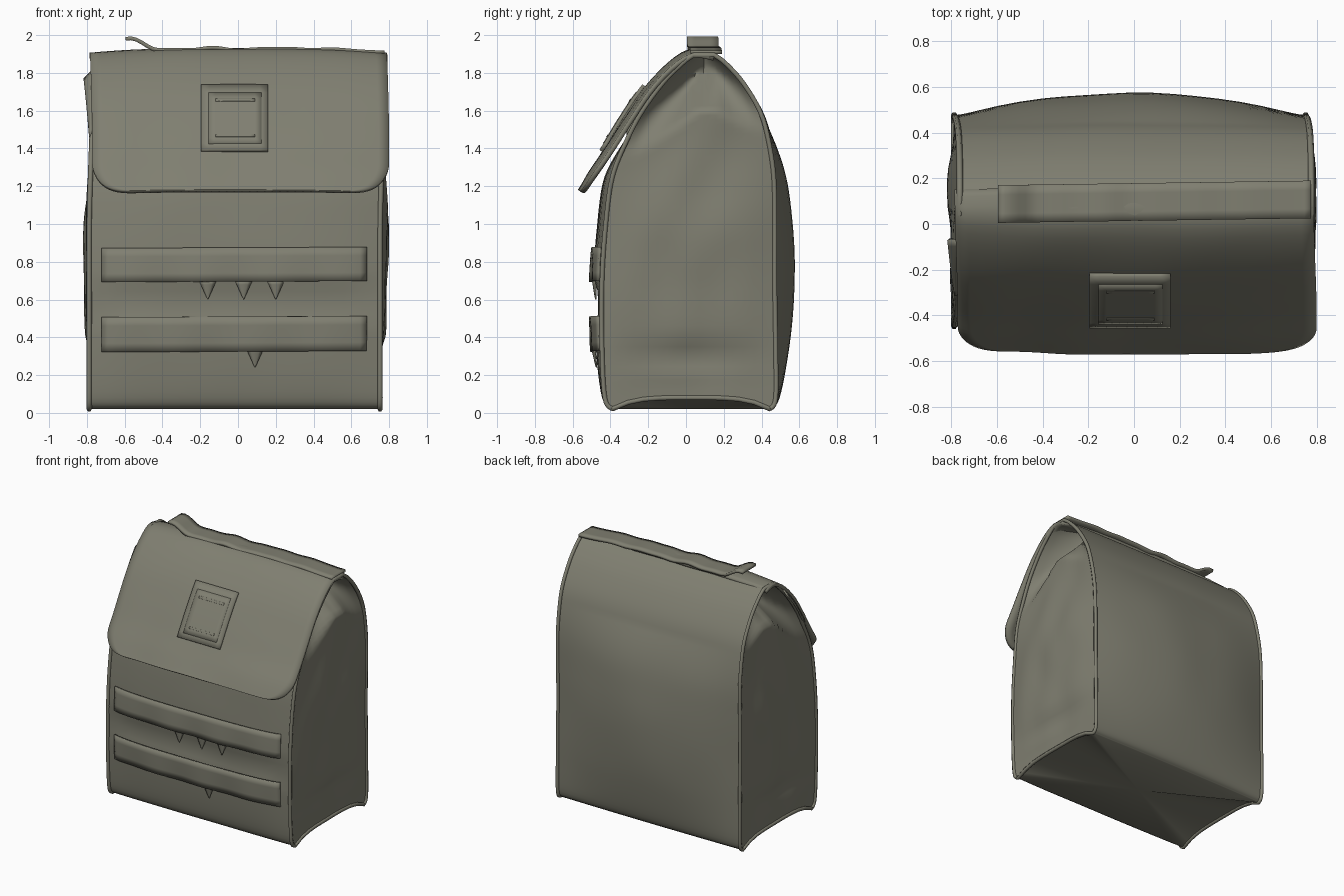
import bpy, bmesh, math
from mathutils import Vector, noise

if "Cube" in bpy.data.objects:
    bpy.data.objects.remove(bpy.data.objects["Cube"])

canvas = bpy.data.materials.new("olive_grey_canvas")
canvas.use_nodes = True
COLOR = (0.215, 0.212, 0.165, 1)
canvas.diffuse_color = COLOR
canvas.node_tree.nodes["Principled BSDF"].inputs["Base Color"].default_value = COLOR


def finish(bm, name, thickness=0, angle=40):
    """Turn a bmesh into a shaded object, optionally with cloth thickness."""
    bmesh.ops.recalc_face_normals(bm, faces=bm.faces)
    mesh = bpy.data.meshes.new(name)
    bm.to_mesh(mesh)
    bm.free()
    mesh.materials.append(canvas)
    obj = bpy.data.objects.new(name, mesh)
    bpy.context.collection.objects.link(obj)
    if thickness:
        mod = obj.modifiers.new("thickness", "SOLIDIFY")
        mod.thickness = thickness
        mod.offset = 0
    bpy.ops.object.select_all(action="DESELECT")
    obj.select_set(True)
    bpy.context.view_layer.objects.active = obj
    bpy.ops.object.shade_smooth_by_angle(angle=math.radians(angle))


def sheet(name, point, nu, nv, thickness):
    """Cloth sheet from point(u, v), both running 0 to 1."""
    bm = bmesh.new()
    rows = [[bm.verts.new(point(i / nu, j / nv)) for i in range(nu + 1)] for j in range(nv + 1)]
    for a, b in zip(rows, rows[1:]):
        for i in range(nu):
            bm.faces.new((a[i], a[i + 1], b[i + 1], b[i]))
    finish(bm, name, thickness)


def spline(points, t):
    """Smooth curve through points, t from 0 to 1."""
    s = min(max(t, 0), 1) * (len(points) - 1)
    k = min(int(s), len(points) - 2)
    f = s - k
    p = [Vector(points[min(max(k + d, 0), len(points) - 1)]) for d in (-1, 0, 1, 2)]
    return 0.5 * (2 * p[1] + (p[2] - p[0]) * f + (2 * p[0] - 5 * p[1] + 4 * p[2] - p[3]) * f * f
                  + (3 * p[1] - p[0] - 3 * p[2] + p[3]) * f ** 3)


def ramp(x, a, b):
    t = min(max((x - a) / (b - a), 0), 1)
    return t * t * (3 - 2 * t)


# Body profile: height, front seam y, back seam y
PROFILE = [(0.02, -0.39, 0.445), (0.08, -0.43, 0.475), (0.35, -0.445, 0.475), (0.7, -0.445, 0.47),
           (1.0, -0.425, 0.47), (1.25, -0.39, 0.465), (1.45, -0.31, 0.435), (1.6, -0.23, 0.39),
           (1.75, -0.12, 0.3), (1.85, -0.02, 0.21), (1.895, 0.04, 0.15)]
HALF = 0.77


def centre(z):
    return -0.018 + 0.025 * ramp(z, 0.9, 1.9)


def swell(z):
    return math.sin(math.pi * min(max(z / 1.9, 0), 1)) ** 0.6


def front_bulge(s, z):
    """How far the front panel stands ahead of its side seams."""
    return 0.045 * (1 - s ** 4) * swell(z) * (1 - ramp(z, 1.2, 1.6))


def front_y(x, z):
    """Depth of the front panel at a place on it."""
    lo, hi = 0, 1
    for _ in range(20):
        mid = (lo + hi) / 2
        lo, hi = (mid, hi) if spline(PROFILE, mid).x < z else (lo, mid)
    return spline(PROFILE, lo).y - front_bulge((x - centre(z)) / HALF, z)


def panel_point(panel, s, t):
    """Point on front, left, back or right panel; s is -1 to 1 around, t is 0 to 1 up."""
    z, yf, yb = spline(PROFILE, t)
    dome = 1 - s * s
    rough = noise.noise(Vector((s * 2, z * 2.5, panel * 7))) * dome * swell(z)
    cx = centre(z)
    if panel == 0:
        # pocket between the bands is pressed in
        pocket = 0.02 * ramp(z, 0.49, 0.53) * (1 - ramp(z, 0.67, 0.71)) * ramp(dome, 0.12, 0.3)
        return Vector((cx + s * HALF, yf - front_bulge(s, z) + 0.01 * rough + pocket, z))
    if panel == 2:
        belly = math.sin(math.pi * min(z / 1.5, 1)) * 0.085 + 0.022 * swell(z)
        return Vector((cx - s * HALF, yb + belly * dome + 0.008 * rough, z))
    side = 1 if panel == 1 else -1
    # upper gusset folds inward above a shoulder that slopes down to both seams
    toward_front = -side * s
    shoulder = 1.6 - 0.32 * max(0, toward_front - 0.1) - 0.2 * max(0, -toward_front - 0.3)
    tuck = min(1.3 * max(0, z - shoulder), 0.3) * (1 - abs(s)) ** 0.8
    bulge = (0.045 if side > 0 else 0.02) * dome * ramp(z, 0.1, 0.6) * (1 - ramp(z, 0.9, 1.5))
    dent = 0.03 * (1 - abs(s)) * math.exp(-((z - 0.3) / 0.07) ** 2)
    y = (yf + yb) / 2 + side * s * (yb - yf) / 2
    lift = 0.06 * (1 - s ** 4) * (1 - ramp(z, 0.02, 0.25))
    return Vector((cx + side * (HALF - tuck + bulge - dent + 0.025 * rough), y, z + lift))


# Bag body
STEPS, LEVELS = 16, 60
bm = bmesh.new()
rings = [[bm.verts.new(panel_point(p, -1 + 2 * i / STEPS, j / LEVELS))
          for p in range(4) for i in range(STEPS)] for j in range(LEVELS + 1)]
n = len(rings[0])
for a, b in zip(rings, rings[1:]):
    for i in range(n):
        bm.faces.new((a[i], a[(i + 1) % n], b[(i + 1) % n], b[i]))
for ring, z in ((rings[0], 0.02), (rings[-1], 1.9)):
    mid = sum((v.co for v in ring), Vector()) / n
    hub = bm.verts.new((mid.x, mid.y, z))
    for i in range(n):
        bm.faces.new((ring[i], ring[(i + 1) % n], hub))
finish(bm, "bag_body", angle=60)


# Raised seam around each side panel
def welt(name, panel, radius):
    path = [panel_point(panel, -1, j / LEVELS) for j in range(LEVELS + 1)]
    path += [panel_point(panel, 1, 1 - j / LEVELS) for j in range(LEVELS + 1)]
    path += [panel_point(panel, 1 - i / 5, 0) for i in range(1, 10)]
    bm = bmesh.new()
    sides, loops = 6, []
    for k, p in enumerate(path):
        along = path[(k + 1) % len(path)] - path[k - 1]
        out = Vector((1, 0, 0))
        across = along.cross(out).normalized()
        loops.append([bm.verts.new(p + radius * (math.cos(2 * math.pi * i / sides) * out
                                                + math.sin(2 * math.pi * i / sides) * across))
                      for i in range(sides)])
    for k, a in enumerate(loops):
        b = loops[(k + 1) % len(loops)]
        for i in range(sides):
            bm.faces.new((a[i], a[(i + 1) % sides], b[(i + 1) % sides], b[i]))
    finish(bm, name, angle=70)


welt("left_side_seam", 1, 0.014)
welt("right_side_seam", 3, 0.014)

# Front flap with rounded lower corners
FLAP = [(0, 0.15, 1.885), (0, 0.04, 1.9), (0, -0.07, 1.835), (0, -0.2, 1.7), (0, -0.31, 1.54),
        (0, -0.405, 1.385), (0, -0.485, 1.265), (0, -0.545, 1.165)]


def flap_point(x, t, lift=0):
    p = spline(FLAP, t)
    d = spline(FLAP, t + 0.01) - spline(FLAP, t - 0.01)
    normal = Vector((0, d.z, -d.y)).normalized()
    sag = 0.018 * (1 - 1.5 * abs(x / 0.8) ** 3)
    return Vector((x, p.y, p.z)) + normal * (lift + sag)


def flap(u, v):
    t = 1 - (1 - v) ** 1.7
    radius = 0.22
    d = min((1 - t) * 1.02, radius)
    half = 0.785 - radius + math.sqrt(max(radius ** 2 - (radius - d) ** 2, 0))
    x = (2 * u - 1) * half
    p = flap_point(x + 0.014 * ramp(t, 0, 0.7), t)
    p.y += 0.01 * noise.noise(Vector((x * 3, t * 3, 1)))
    return p


sheet("front_flap", flap, 28, 32, 0.026)


# Square patch on the flap: backing and raised panel
def patch(name, x0, x1, t0, t1, lift, thickness):
    sheet(name, lambda u, v: flap_point(x0 + (x1 - x0) * u, t0 + (t1 - t0) * v, lift), 8, 8, thickness)


patch("patch_backing", -0.195, 0.16, 0.42, 0.735, 0.018, 0.026)
patch("patch_panel", -0.155, 0.125, 0.46, 0.7, 0.03, 0.008)
for i, t in enumerate((0.49, 0.655)):
    patch("patch_ridge_%d" % i, -0.12, 0.09, t, t + 0.012, 0.034, 0.006)


# Webbing bands across the front, stitched close at the ends
def band(name, z0, z1, depth, phase):
    def point(u, v):
        x = -0.72 + 1.4 * u
        z = z0 + (z1 - z0) * v
        loose = math.sin(math.pi * u) ** 0.4
        wave = 0.006 * math.sin(u * 22 + phase) * (1 - v)
        return x, front_y(x, z) - (depth + wave) * loose - 0.002, z + 0.006 * (u - 0.5)
    sheet(name, point, 40, 4, 0.012)


band("upper_band", 0.695, 0.875, 0.014, 0)
band("lower_band", 0.325, 0.51, 0.02, 2)


# Small pleats hanging below the bands
def pleat(name, x, top, inset):
    def point(u, v):
        z = top - 0.1 * v
        px = x + (u - 0.5) * 0.09 * (1 - v)
        fold = 0.016 * (1 - v) * (1 - abs(2 * u - 1))
        return px, front_y(px, z) - 0.006 + inset - fold, z
    sheet(name, point, 4, 5, 0.008)


for i, x in enumerate((-0.16, 0.03, 0.2)):
    pleat("pocket_pleat_%d" % i, x, 0.7, 0.016)
pleat("lower_pleat", 0.09, 0.34, 0)


# Strap along the top ridge with one lifted end
def strap(u, v):
    x = -0.595 + 1.37 * u
    curl = 0.055 * (1 - ramp(u, 0, 0.12))
    wave = 0.008 * math.sin(u * 24) + 0.005 * math.sin(u * 41)
    z = 1.925 + curl + wave * (1 - u) - 0.016 * ramp(u, 0.75, 1)
    return x, 0.005 + 0.165 * v + 0.02 * u, z


sheet("top_strap", strap, 48, 4, 0.02)


# Folded cloth edge under the flap on the right side
def side_fold(u, v):
    p = flap_point(-0.775, 0.3 + 0.3 * v, -0.015)
    return p.x - 0.04 * u * (1 - 0.8 * v), p.y, p.z - 0.04 * u


sheet("right_side_fold", side_fold, 3, 10, 0.012)
